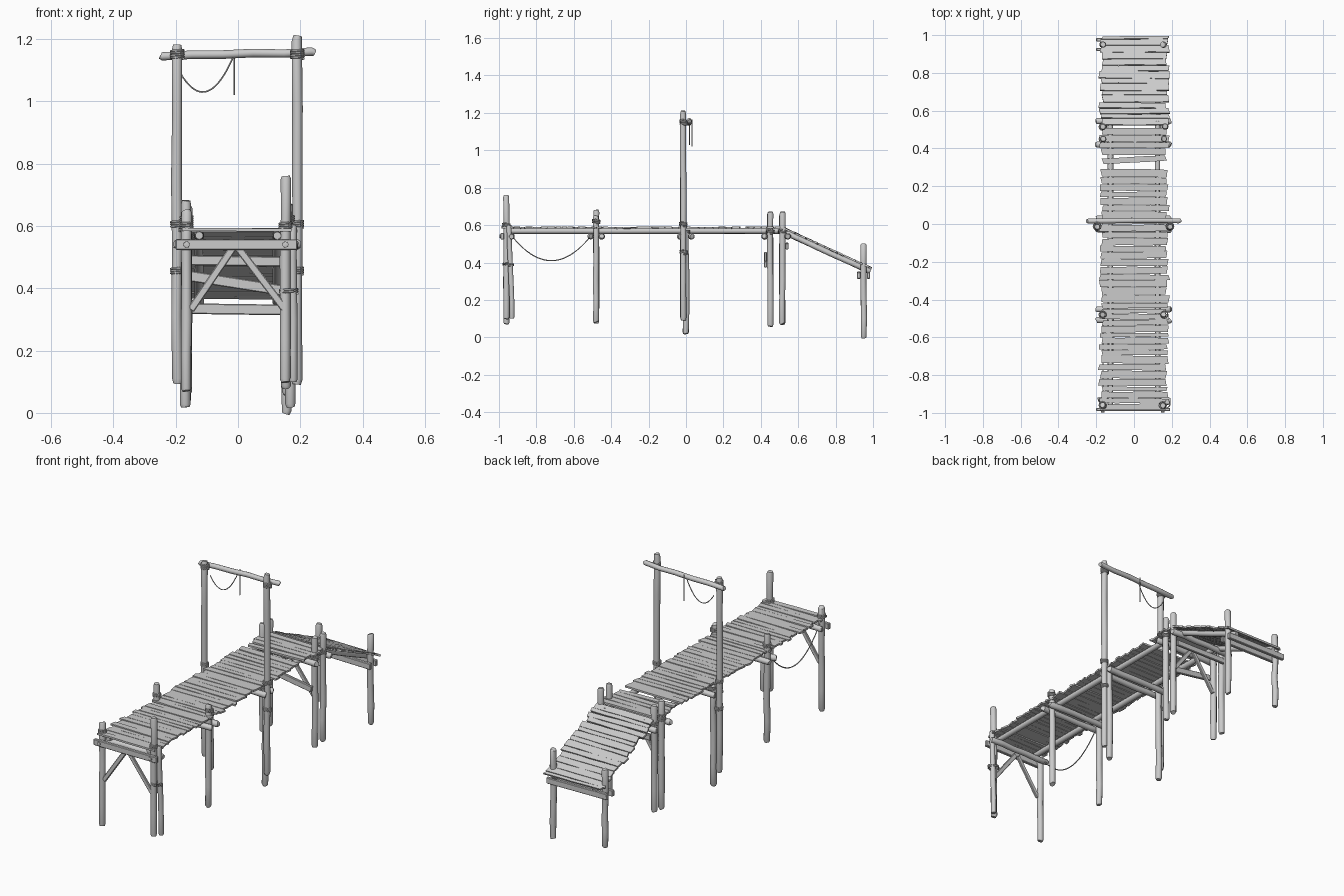
import bpy, bmesh, math, random
from mathutils import Vector, Matrix

random.seed(7)
cube = bpy.data.objects.get("Cube")
if cube:
    bpy.data.objects.remove(cube, do_unlink=True)

wood = bpy.data.materials.new("weathered grey wood")
wood.use_nodes = True
GREY = (0.6, 0.6, 0.6, 1)
wood.diffuse_color = GREY
wood.node_tree.nodes["Principled BSDF"].inputs["Base Color"].default_value = GREY


def finish(name, bm, smooth=True):
    bmesh.ops.recalc_face_normals(bm, faces=bm.faces)
    mesh = bpy.data.meshes.new(name)
    bm.to_mesh(mesh)
    bm.free()
    mesh.materials.append(wood)
    obj = bpy.data.objects.new(name, mesh)
    bpy.context.collection.objects.link(obj)
    if smooth:
        bpy.ops.object.select_all(action='DESELECT')
        obj.select_set(True)
        bpy.context.view_layer.objects.active = obj
        bpy.ops.object.shade_smooth_by_angle(angle=math.radians(40))
    return obj


def tube(bm, path, radii, sides=10):
    """Closed tube that follows a path, one ring per point."""
    rings = []
    for i, p in enumerate(path):
        d = (path[min(i + 1, len(path) - 1)] - path[max(i - 1, 0)]).normalized()
        side = d.cross(Vector((0, 1, 0) if abs(d.y) < 0.8 else (1, 0, 0))).normalized()
        other = d.cross(side)
        rings.append([bm.verts.new(p + radii[i] * (side * math.cos(t) + other * math.sin(t)))
                      for t in (math.tau * k / sides for k in range(sides))])
    for lo, hi in zip(rings, rings[1:]):
        for k in range(sides):
            n = (k + 1) % sides
            bm.faces.new((lo[k], lo[n], hi[n], hi[k]))
    bm.faces.new(rings[0])
    bm.faces.new(rings[-1])


def pole(name, a, b, r, wobble=0.002):
    """Rough log with slightly worn ends."""
    a, b = Vector(a), Vector(b)
    bm = bmesh.new()
    steps = [0, 0.015, 0.2, 0.4, 0.6, 0.8, 0.985, 1]
    path = [a.lerp(b, t) + Vector([random.uniform(-wobble, wobble) for _ in range(3)]) for t in steps]
    radii = [r * random.uniform(0.94, 1.06) for _ in steps]
    radii[0] = radii[-1] = r * 0.8
    tube(bm, path, radii)
    return finish(name, bm)


def beam(name, a, b, wide, high):
    """Squared timber between two points."""
    a, b = Vector(a), Vector(b)
    d = (b - a).normalized()
    flat = d.cross(Vector((0, 0, 1))).normalized()
    if abs(d.x) > 0.1:
        flat = Vector((0, 1, 0))
    up = flat.cross(d).normalized()
    rot = Matrix((d, flat, up)).transposed().to_4x4()
    bm = bmesh.new()
    bmesh.ops.create_cube(bm, size=1, matrix=Matrix.Translation((a + b) / 2) @ rot
                          @ Matrix.Diagonal(((b - a).length, wide, high, 1)))
    bmesh.ops.bevel(bm, geom=bm.edges[:], offset=0.003, segments=1, affect='EDGES')
    return finish(name, bm, False)


def rope(name, a, b, sag, r=0.0025):
    a, b = Vector(a), Vector(b)
    path = [a.lerp(b, t / 20) - Vector((0, 0, sag * 4 * t / 20 * (1 - t / 20))) for t in range(21)]
    bm = bmesh.new()
    tube(bm, path, [r] * len(path), 6)
    return finish(name, bm)


def lashing(name, x, y, z, r=0.019, turns=3):
    """Rope wound round a post."""
    bm = bmesh.new()
    count = turns * 12
    path = [Vector((x + r * math.cos(math.tau * i / 12), y + r * math.sin(math.tau * i / 12),
                    z + 0.007 * (i / 12 - turns / 2))) for i in range(count + 1)]
    tube(bm, path, [0.004] * len(path), 6)
    return finish(name, bm)


# Support posts: (place, y, right x, right bottom, right top, left x, left bottom, left top)
POSTS = [
    ("front", -0.96, -0.165, 0.07, 0.65, 0.152, 0.10, 0.76),
    ("mid_front", -0.48, -0.165, 0.075, 0.68, 0.155, 0.08, 0.65),
    ("centre_inner", 0.0, -0.168, 0.02, 0.57, 0.168, 0.02, 0.57),
    ("mid_back", 0.45, -0.165, 0.06, 0.665, 0.16, 0.06, 0.67),
    ("ramp_top", 0.515, -0.165, 0.07, 0.66, 0.165, 0.07, 0.67),
    ("ramp_end", 0.95, -0.165, 0.04, 0.47, 0.155, 0.0, 0.50),
]
for place, y, xr, br, tr, xl, bl, tl in POSTS:
    pole(place + "_post_right", (xr, y, br), (xr, y, tr), 0.0165)
    pole(place + "_post_left", (xl, y, bl), (xl, y, tl), 0.0165)
pole("front_extra_post", (0.176, -0.93, 0.10), (0.176, -0.945, 0.60), 0.014)
lashing("front_extra_lashing", 0.163, -0.95, 0.39, 0.028, 2)

# Tall gate over the middle
pole("gate_post_right", (-0.196, -0.015, 0.095), (-0.195, -0.015, 1.18), 0.0165)
pole("gate_post_left", (0.19, -0.015, 0.09), (0.19, -0.015, 1.21), 0.0165)
pole("gate_crossbar", (-0.25, 0.018, 1.145), (0.247, 0.018, 1.158), 0.0135, 0.003)
for x in (-0.195, 0.19):
    lashing("gate_top_lashing", x, -0.012, 1.15, 0.02, 4)
    lashing("gate_deck_lashing", x, -0.015, 0.605, 0.019, 3)
    lashing("gate_lower_lashing", x, -0.012, 0.455, 0.019, 3)
rope("gate_hanging_rope", (-0.185, 0.018, 1.09), (-0.012, 0.018, 1.15), 0.088)
rope("gate_loose_strand", (-0.012, 0.033, 1.165), (-0.012, 0.033, 1.02), 0, 0.003)

# Paired cross poles beside the posts
for place, y in (("mid_front", -0.48), ("centre", 0.0), ("mid_back", 0.45), ("ramp_top", 0.515)):
    for s in (-1, 1):
        if place == "ramp_top" and s < 0 or place == "mid_back" and s > 0:
            continue
        pole(place + "_cross_pole", (-0.2, y + s * 0.03, 0.54), (0.195, y + s * 0.03, 0.54), 0.016)
    for x in (-0.165, 0.16):
        lashing(place + "_lashing", x, y, 0.62 if place == "mid_front" else 0.565, 0.019, 3)

# Front frame with rail, pegs and diagonal braces
beam("front_rail", (-0.2, -0.982, 0.54), (0.19, -0.982, 0.54), 0.018, 0.034)
pole("front_rear_cross_pole", (-0.19, -0.932, 0.54), (0.19, -0.932, 0.54), 0.015)
for x in (-0.165, 0.152):
    pole("front_peg", (x, -0.997, 0.54), (x, -0.96, 0.54), 0.01, 0)
    lashing("front_lashing", x, -0.96, 0.6, 0.019, 3)
for y in (-0.965, 0.46):
    for s in (-1, 1):
        beam("diagonal_brace", (-0.008 + s * 0.008, y, 0.53), (s * 0.152, y, 0.33), 0.014, 0.024)
beam("ramp_top_tie", (-0.16, 0.54, 0.49), (0.16, 0.54, 0.485), 0.015, 0.032)
beam("mid_back_slanted_tie", (-0.16, 0.425, 0.44), (0.16, 0.425, 0.39), 0.015, 0.034)

# Stringers and ramp rails
RAMP_A, RAMP_B = Vector((0, 0.515, 0.567)), Vector((0, 0.985, 0.352))
for s in (-1, 1):
    side = Vector((s * 0.125, 0, 0))
    pole("deck_stringer", (s * 0.125, -0.97, 0.569), (s * 0.125, 0.545, 0.569), 0.0155, 0.001)
    pole("ramp_stringer", RAMP_A + side, RAMP_B + side, 0.015, 0.001)
    beam("ramp_end_beam", (-0.2, 0.95 + s * 0.026, 0.335), (0.175, 0.95 + s * 0.026, 0.33), 0.018, 0.034)

# Hanging side rope
rope("side_rope", (-0.165, -0.945, 0.56), (-0.165, -0.495, 0.56), 0.15, 0.003)


def plank(bm, centre, depth, tilt, yaw=0.0):
    """One uneven board with ragged ends."""
    left, right = random.uniform(0.165, 0.187), random.uniform(0.165, 0.187)
    place = (Matrix.Translation(centre) @ Matrix.Rotation(tilt, 4, 'X')
             @ Matrix.Rotation(yaw + random.uniform(-0.012, 0.012), 4, 'Z')
             @ Matrix.Rotation(random.uniform(-0.008, 0.008), 4, 'Y'))
    sections = []
    for k in range(5):
        x = -right + (left + right) * k / 4
        lo, hi = (-depth / 2 + random.uniform(-0.001, 0.002), depth / 2 + random.uniform(-0.002, 0.001))
        jag = random.uniform(-0.005, 0.005) if k in (0, 4) else 0
        sections.append([bm.verts.new(place @ Vector(p)) for p in
                         ((x - jag, lo, -0.005), (x + jag, hi, -0.005), (x + jag, hi, 0.005), (x - jag, lo, 0.005))])
    for p, q in zip(sections, sections[1:]):
        for k in range(4):
            n = (k + 1) % 4
            bm.faces.new((p[k], p[n], q[n], q[k]))
    bm.faces.new(sections[0])
    bm.faces.new(sections[-1])


def board_run(bm, start, end, place, tilt):
    at = start
    while at < end - 0.012:
        depth = min(random.uniform(0.022, 0.042), end - at)
        plank(bm, place(at + depth / 2), depth, tilt)
        at += depth + random.uniform(0.001, 0.004)


# Deck boards, with a gap holding one skewed board
def level(y):
    return Vector((0, y, 0.586 + random.uniform(-0.002, 0.002)))


bm = bmesh.new()
board_run(bm, -0.985, 0.295, level, 0)
plank(bm, level(0.34), 0.03, 0, 0.05)
board_run(bm, 0.365, 0.515, level, 0)
finish("deck_boards", bm, False)

# Ramp boards
slope = RAMP_B - RAMP_A
tilt = math.atan2(slope.z, slope.y)
lift = Vector((0, -math.sin(tilt), math.cos(tilt))) * 0.019
bm = bmesh.new()
board_run(bm, 0.0, slope.length, lambda s: RAMP_A + slope.normalized() * s + lift, tilt)
finish("ramp_boards", bm, False)
